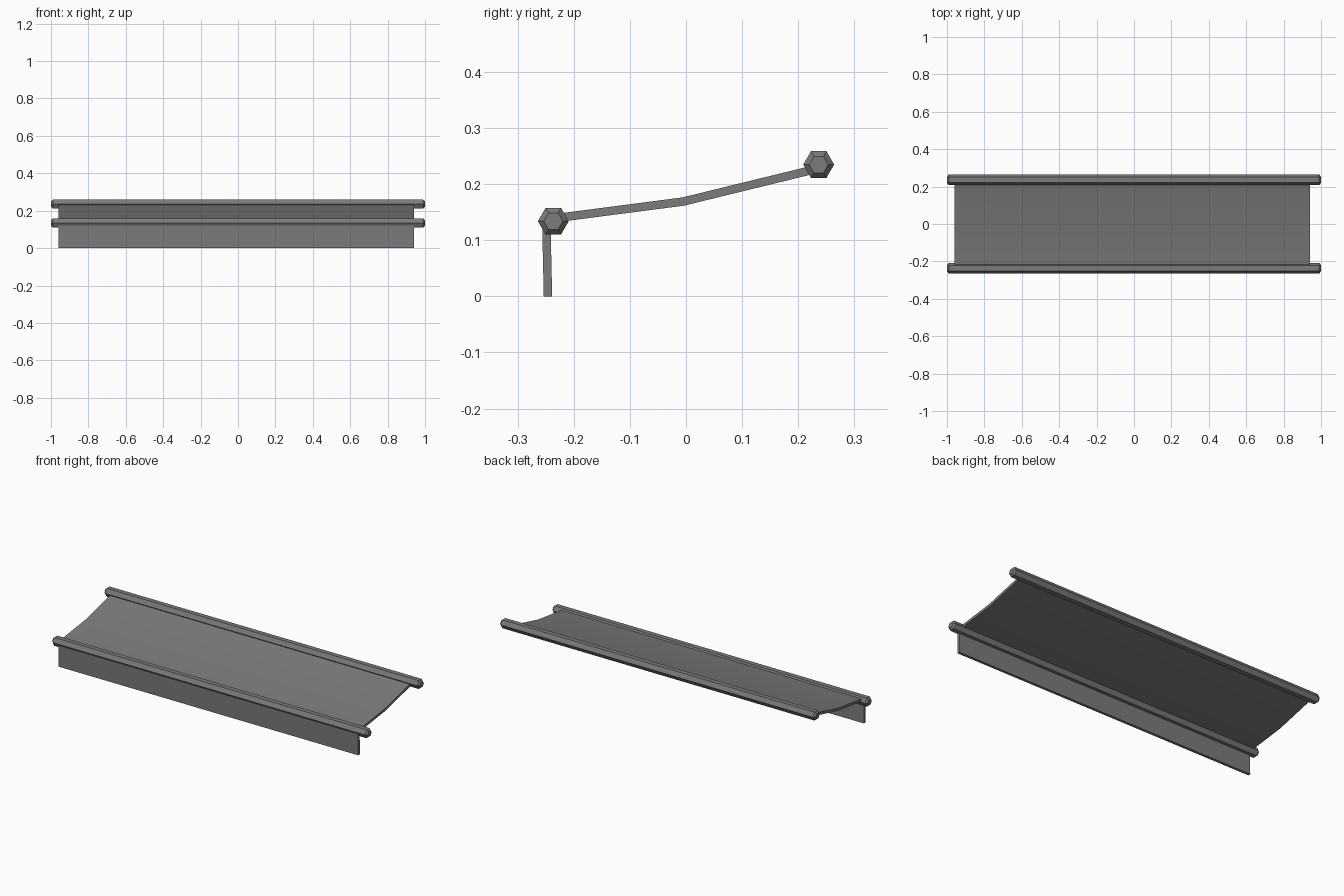
import bpy
import bmesh
from math import cos, sin, pi
from mathutils import Vector

cube = bpy.data.objects.get("Cube")
if cube:
    bpy.data.objects.remove(cube)

grey = bpy.data.materials.new("awning_grey")
grey.use_nodes = True
GREY = (0.2, 0.2, 0.2, 1)
grey.diffuse_color = GREY
grey.node_tree.nodes["Principled BSDF"].inputs["Base Color"].default_value = GREY


def loft(name, sections, smooth_angle=None):
    """Skin equal-length rings of points and cap both ends."""
    bm = bmesh.new()
    rings = [[bm.verts.new(p) for p in ring] for ring in sections]
    count = len(rings[0])
    for a, b in zip(rings, rings[1:]):
        for i in range(count):
            j = (i + 1) % count
            bm.faces.new((a[i], a[j], b[j], b[i]))
    bm.faces.new(rings[0])
    bm.faces.new(rings[-1])
    bmesh.ops.recalc_face_normals(bm, faces=bm.faces)
    mesh = bpy.data.meshes.new(name)
    bm.to_mesh(mesh)
    bm.free()
    mesh.materials.append(grey)
    obj = bpy.data.objects.new(name, mesh)
    bpy.context.collection.objects.link(obj)
    if smooth_angle:
        bpy.ops.object.select_all(action="DESELECT")
        obj.select_set(True)
        bpy.context.view_layer.objects.active = obj
        bpy.ops.object.shade_smooth_by_angle(angle=smooth_angle)
    return obj


# Hexagonal rods with chamfered ends
def rod(name, y, z):
    stations = [(-1, 0.017), (-0.99, 0.0275), (0.99, 0.0275), (1, 0.017)]
    loft(name, [[(x, y + r * cos(k * pi / 3), z + r * sin(k * pi / 3))
                 for k in range(6)] for x, r in stations])


# Cloth sheets: thickened along the path normal, swept along x
def sheet(name, path, thickness=0.015):
    pts = [Vector(p) for p in path]
    sections = []
    for i, p in enumerate(pts):
        t = (pts[min(i + 1, len(pts) - 1)] - pts[max(i - 1, 0)]).normalized()
        n = Vector((-t.y, t.x)) * thickness / 2
        a, b = p + n, p - n
        sections.append([(-0.96, *a), (0.94, *a), (0.94, *b), (-0.96, *b)])
    loft(name, sections, smooth_angle=pi / 6)


rod("front_rod", -0.2365, 0.134)
rod("back_rod", 0.2365, 0.235)
sheet("canopy_cloth", [(-0.236, 0.139), (-0.005, 0.169), (0.236, 0.228)])
sheet("front_valance", [(-0.249, 0.134), (-0.246, 0.0)])
